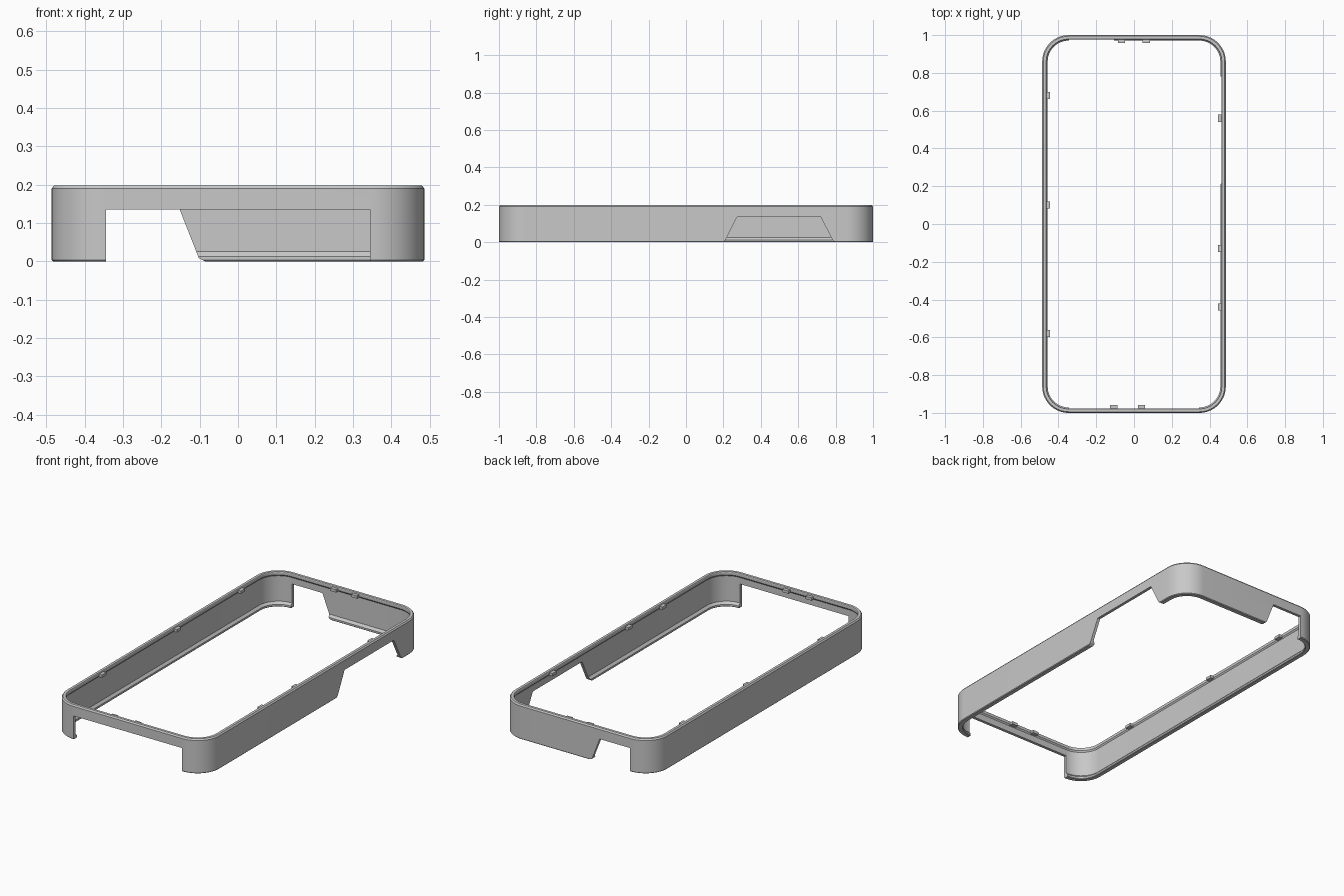
import bpy, bmesh, math

cube = bpy.data.objects.get("Cube")
if cube:
    bpy.data.objects.remove(cube)

HALF_X, HALF_Y, RADIUS, ARC = 0.486, 1.0, 0.14, 14

grey = bpy.data.materials.new("light grey plastic")
grey.use_nodes = True
grey.diffuse_color = (0.58, 0.58, 0.58, 1)
grey.node_tree.nodes["Principled BSDF"].inputs["Base Color"].default_value = grey.diffuse_color


def add_object(name, bm):
    bmesh.ops.recalc_face_normals(bm, faces=bm.faces)
    mesh = bpy.data.meshes.new(name)
    bm.to_mesh(mesh)
    bm.free()
    mesh.materials.append(grey)
    obj = bpy.data.objects.new(name, mesh)
    bpy.context.collection.objects.link(obj)
    return obj


def rounded_loop(inset):
    """Rounded rectangle outline, moved inwards by inset."""
    points = []
    for quarter, (sx, sy) in enumerate([(1, 1), (-1, 1), (-1, -1), (1, -1)]):
        for i in range(ARC + 1):
            a = math.pi / 2 * (quarter + i / ARC)
            r = RADIUS - inset
            points.append((sx * (HALF_X - RADIUS) + r * math.cos(a),
                           sy * (HALF_Y - RADIUS) + r * math.sin(a)))
    return points


# Frame: wall section (inset, height) swept round the outline
section = [(0.004, 0), (0, 0.004), (0, 0.19), (0.006, 0.198), (0.021, 0.198),
           (0.023, 0.195), (0.023, 0.18), (0.017, 0.172), (0.017, 0.026),
           (0.029, 0.013), (0.029, 0.003), (0.026, 0)]
bm = bmesh.new()
rings = [[bm.verts.new((x, y, z)) for x, y in rounded_loop(d)] for d, z in section]
for k, ring in enumerate(rings):
    other = rings[(k + 1) % len(rings)]
    for i in range(len(ring)):
        j = (i + 1) % len(ring)
        bm.faces.new((ring[i], ring[j], other[j], other[i]))
frame = add_object("bumper_frame", bm)


def cut_opening(name, outline, place):
    """Cut a prism whose outline is (along wall, height) through one wall."""
    bm = bmesh.new()
    inner, outer = [[bm.verts.new(place(a, depth, z)) for a, z in outline]
                    for depth in (-0.1, 0.1)]
    bm.faces.new(inner)
    bm.faces.new(outer)
    for i in range(len(outline)):
        j = (i + 1) % len(outline)
        bm.faces.new((inner[i], inner[j], outer[j], outer[i]))
    cutter = add_object(name, bm)
    cutter.hide_render = True
    mod = frame.modifiers.new(name, 'BOOLEAN')
    mod.operation = 'DIFFERENCE'
    mod.solver = 'EXACT'
    mod.object = cutter
    bpy.context.view_layer.objects.active = frame
    bpy.ops.object.modifier_apply(modifier=name)
    bpy.data.objects.remove(cutter)


TOP, LOW = 0.135, -0.05
cut_opening("front_opening",
            [(-0.344, LOW), (0.344, LOW), (0.344, TOP), (-0.344, TOP)],
            lambda a, d, z: (a, -HALF_Y + d, z))
cut_opening("back_opening",
            [(-0.344, LOW), (-0.085, LOW), (-0.085, 0), (-0.102, 0.008),
             (-0.152, TOP), (-0.344, TOP)],
            lambda a, d, z: (a, HALF_Y + d, z))
cut_opening("side_opening",
            [(0.195, LOW), (0.8, LOW), (0.8, 0), (0.785, 0.01),
             (0.72, TOP), (0.273, TOP), (0.21, 0.01), (0.195, 0)],
            lambda a, d, z: (HALF_X + d, a, z))

bpy.ops.object.select_all(action='DESELECT')
frame.select_set(True)
bpy.context.view_layer.objects.active = frame
bpy.ops.object.shade_smooth_by_angle(angle=math.radians(25))


# Small retaining tabs under the inner rim
def tab(name, x, y, size_x, size_y):
    bm = bmesh.new()
    bmesh.ops.create_cube(bm, size=1)
    for v in bm.verts:
        v.co = (x + v.co.x * size_x, y + v.co.y * size_y, 0.183 + v.co.z * 0.016)
    add_object(name, bm)


INSET, DEPTH, LENGTH = 0.03, 0.024, 0.038
for i, y in enumerate((0.68, 0.1, -0.58)):
    tab(f"right_tab_{i + 1}", -HALF_X + INSET, y, DEPTH, LENGTH)
for i, y in enumerate((0.56, -0.13, -0.44)):
    tab(f"left_tab_{i + 1}", HALF_X - INSET, y, DEPTH, LENGTH)
for i, x in enumerate((-0.067, 0.065)):
    tab(f"back_tab_{i + 1}", x, HALF_Y - INSET, LENGTH, DEPTH)
for i, x in enumerate((-0.107, 0.04)):
    tab(f"front_tab_{i + 1}", x, -HALF_Y + INSET, LENGTH, DEPTH)
